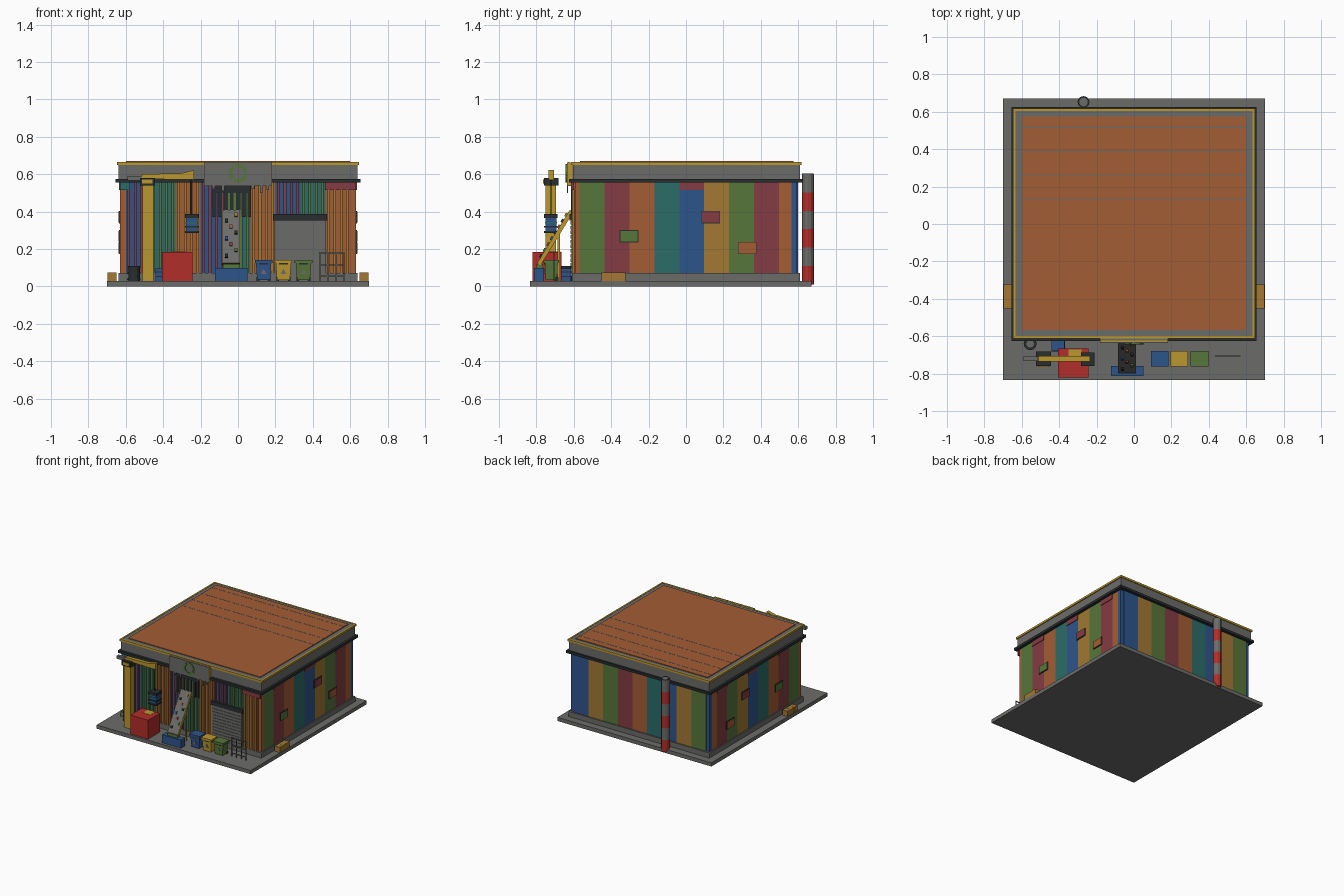
import bpy, bmesh, math
from mathutils import Matrix, Vector

cube = bpy.data.objects.get("Cube")
if cube:
    bpy.data.objects.remove(cube, do_unlink=True)

COLOURS = {
    "grey": (0.148, 0.148, 0.143), "dark": (0.021, 0.027, 0.028),
    "ochre": (0.36, 0.19, 0.033), "orange": (0.37, 0.11, 0.035),
    "yellow": (0.5, 0.31, 0.028), "red": (0.45, 0.026, 0.022),
    "green": (0.095, 0.18, 0.042), "blue": (0.027, 0.09, 0.26),
    "teal": (0.024, 0.15, 0.138), "maroon": (0.23, 0.045, 0.054),
}
NAMES = list(COLOURS)
MATS = []
for n, c in COLOURS.items():
    m = bpy.data.materials.new(n + " paint")
    m.use_nodes = True
    m.diffuse_color = (*c, 1)
    m.node_tree.nodes["Principled BSDF"].inputs["Base Color"].default_value = (*c, 1)
    MATS.append(m)


class Part:
    """Collects primitives of several colours into one object."""

    def __init__(self, name):
        self.name, self.bm = name, bmesh.new()

    def paint(self, verts, colour):
        for f in {f for v in verts for f in v.link_faces}:
            f.material_index = NAMES.index(colour)

    def box(self, x, y, z, colour, taper=1.0):
        lo, hi = Vector((x[0], y[0], z[0])), Vector((x[1], y[1], z[1]))
        vs = bmesh.ops.create_cube(self.bm, size=1)["verts"]
        for v in vs:
            if v.co.z < 0:
                v.co.x *= taper
                v.co.y *= taper
            v.co = (lo + hi) / 2 + v.co * (hi - lo)
        self.paint(vs, colour)
        return self

    def beam(self, a, b, w, h, colour):
        """Bar from a to b, w wide sideways and h deep."""
        a, b = Vector(a), Vector(b)
        rot = (b - a).to_track_quat("Z", "X").to_matrix().to_4x4()
        mat = Matrix.Translation((a + b) / 2) @ rot @ Matrix.Diagonal((h, w, (b - a).length, 1))
        self.paint(bmesh.ops.create_cube(self.bm, size=1, matrix=mat)["verts"], colour)
        return self

    def tube(self, x, y, z, r, colour, n=12):
        vs = bmesh.ops.create_cone(self.bm, cap_ends=True, segments=n, radius1=r, radius2=r,
                                   depth=z[1] - z[0],
                                   matrix=Matrix.Translation((x, y, sum(z) / 2)))["verts"]
        self.paint(vs, colour)
        return self

    def prism(self, points, y, colour):
        """Solid with an x-z outline between two depths."""
        near, far = ([self.bm.verts.new((px, d, pz)) for px, pz in points] for d in y)
        self.bm.faces.new(near)
        self.bm.faces.new(far[::-1])
        for i in range(len(points)):
            self.bm.faces.new((near[i - 1], near[i], far[i], far[i - 1]))
        self.paint(near + far, colour)
        return self

    def done(self):
        bmesh.ops.recalc_face_normals(self.bm, faces=self.bm.faces)
        me = bpy.data.meshes.new(self.name)
        self.bm.to_mesh(me)
        self.bm.free()
        for m in MATS:
            me.materials.append(m)
        ob = bpy.data.objects.new(self.name, me)
        bpy.context.collection.objects.link(ob)


# Ground slab, plinth and wall core
Part("ground_slab").box((-.7, .7), (-.835, .67), (0, .03), "grey").done()
Part("plinth").box((-.64, .64), (-.61, .61), (.03, .072), "grey").done()
Part("wall_core").box((-.61, .61), (-.58, .58), (.07, .57), "grey").done()

W = 0.1335
WALL = (.07, .56)

# Side walls in coloured panels, with framed patches and upper tabs
ORDER = ["green", "maroon", "orange", "teal", "blue", "ochre"]
for side, s in (("left", 1), ("right", -1)):
    p = Part(side + "_wall_panels")
    xs = sorted((s * .6, s * .63))
    for i in range(9):
        y = -.57 + W * i
        p.box(xs, (y, min(y + W, .565)), WALL, ORDER[i % 6])
        if i in (1, 4, 7):
            p.box(sorted((s * .62, s * .635)), (y, y + W), (.515, .56), "maroon")
    p.done()
    p = Part(side + "_wall_patches")
    for y, z, c in ((-.305, .268, "green"), (.132, .37, "maroon"), (.328, .205, "orange")):
        p.box(sorted((s * .62, s * .635)), (y - .05, y + .05), (z - .033, z + .033), "dark")
        p.box(sorted((s * .62, s * .638)), (y - .046, y + .046), (z - .029, z + .029), c)
    p.done()
    # Crates on the ground beside the wall
    p = Part(side + "_crates")
    for k in range(3):
        y = -.452 + .043 * k
        p.box(sorted((s * .65, s * .697)), (y, y + .042), (.03, .073), "ochre")
    p.done()

# Back wall in coloured panels between blue corner posts
p = Part("back_wall_panels").box((-.63, .63), (.565, .592), WALL, "blue")
BACK = ["blue", "ochre", "green", "maroon", "orange", "teal"]
for i in range(9):
    x = .6 - W * i
    p.box((x - W, x), (.58, .6), WALL, BACK[i % 6])
p.done()

# Front wall of ribbed sheets
p = Part("front_wall_sheets").box((-.63, .63), (-.592, -.57), WALL, "orange")
FRONT = [("blue", "maroon"), ("teal", "green"), ("orange", "ochre")]
for i in range(9):
    x = -.6 + W * i
    base, rib = FRONT[i % 3]
    p.box((x, x + W), (-.6, -.58), WALL, base)
    for k in range(4):
        rx = x + W * (k + .5) / 4
        p.box((rx - .007, rx + .007), (-.61, -.59), WALL, rib)
p.box((.465, .63), (-.615, -.6), (.515, .56), "maroon")
p.box((-.63, -.58), (-.615, -.6), (.515, .56), "teal")
p.done()

# Belt, fascia, rim and roof with thin seams
Part("belt_course").box((-.655, .655), (-.625, .625), (.555, .575), "dark").done()
Part("fascia").box((-.638, .638), (-.605, .61), (.575, .65), "grey").done()
p = Part("roof_rim").box((-.635, .635), (-.603, .607), (.645, .664), "grey")
for s in (-1, 1):
    p.box(sorted((s * .633, s * .646)), (-.612, .617), (.65, .666), "yellow")
    y = sorted((.002 + s * .602, .002 + s * .615))
    p.box((-.646, .646), y, (.65, .666), "yellow")
p.done()
p = Part("roof_panel").box((-.6, .6), (-.567, .575), (.65, .67), "orange")
for k in range(1, 5):
    p.box((-.6, .6), (.13 * k - .003, .13 * k + .003), (.668, .671), "grey")
p.done()

# Front sign board with yellow edging and drips along its lower edge
p = Part("sign_board").box((-.178, .178), (-.637, -.605), (.538, .662), "grey")
for s in (-1, 1):
    p.box(sorted((s * .177, s * .181)), (-.636, -.606), (.54, .662), "yellow")
p.box((-.18, .18), (-.63, -.622), (.66, .664), "yellow")
for x, d in ((-.13, .02), (-.08, .03), (.08, .02), (.125, .04), (.16, .025)):
    p.box((x - .007, x + .007), (-.636, -.63), (.54 - d, .545), "grey")
p.done()

# Plain ring of three arcs on the sign
p = Part("sign_ring")
for k in range(3):
    angles = [math.tau * (k + j / 6 * .9) / 3 for j in range(7)]
    rim = [(.05, a) for a in angles] + [(.032, a) for a in reversed(angles)]
    p.prism([(r * math.cos(a), .605 + r * math.sin(a)) for r, a in rim], (-.643, -.635), "green")
p.done()

# Intake strip curtain
p = Part("intake_curtain").box((-.135, .07), (-.616, -.6), (.5, .54), "dark")
for k in range(7):
    x = -.135 + .031 * k
    p.box((x, x + .019), (-.616, -.6), (.37, .5), "dark")
p.done()

# Inclined conveyor with rails, scraps and feed box
lo, hi = Vector((-.037, -.79, .12)), Vector((-.037, -.615, .405))
nrm = Vector((0, -.85, .52))
p = Part("conveyor").beam(lo, hi, .09, .015, "grey")
for s in (-1, 1):
    off = Vector((s * .045, 0, 0)) - nrm * .004
    p.beam(lo + off, hi + off, .006, .022, "yellow")
for k, c in enumerate(("dark", "green", "maroon", "blue", "dark", "orange", "dark", "ochre")):
    c0 = lo.lerp(hi, .1 + .11 * k) + nrm * .011 + Vector((.025 * (-1, 1, 0)[k % 3], 0, 0))
    p.beam(c0, c0 + Vector((0, .01, .018)), .016, .01, c)
for s in (-1, 1):
    p.beam((-.037 + s * .04, -.68, .03), (-.037 + s * .04, -.68, .28), .012, .012, "yellow")
p.done()
Part("feed_box").box((-.122, .05), (-.812, -.76), (.03, .097), "blue").box(
    (-.08, .01), (-.8, -.765), (.095, .12), "green").done()

# Roller door with header
p = Part("roller_door").box((.195, .47), (-.613, -.59), (.05, .36), "grey")
for k in range(12):
    z = .055 + .025 * k
    p.box((.2, .465), (-.617, -.61), (z, z + .019), "grey")
p.box((.187, .477), (-.624, -.6), (.353, .387), "dark").done()

# Crane with a hanging bale
p = Part("crane").box((-.51, -.452), (-.75, -.695), (.03, .56), "yellow")
p.box((-.525, -.443), (-.76, -.682), (.54, .58), "dark")
p.box((-.512, -.456), (-.764, -.755), (.549, .571), "yellow")
p.box((-.59, -.51), (-.732, -.708), (.565, .59), "grey")
p.prism([(-.52, .575), (-.235, .57), (-.235, .622), (-.3, .605), (-.51, .6)], (-.735, -.707), "yellow")
p.box((-.253, -.247), (-.725, -.719), (.38, .575), "dark").done()
p = Part("hanging_bale").box((-.277, -.217), (-.752, -.692), (.285, .385), "blue")
for z, h in ((.285, .01), (.315, .008), (.365, .022)):
    p.box((-.283, -.211), (-.758, -.686), (z, z + h), "dark")
p.box((-.28, -.214), (-.755, -.689), (.335, .345), "teal").done()

# Red skip with a yellow scrap, drum and small blue crates
p = Part("red_skip").box((-.405, -.243), (-.82, -.665), (.03, .185), "red")
p.box((-.35, -.28), (-.735, -.672), (.18, .187), "yellow").done()
p = Part("drum").tube(-.555, -.64, (.03, .108), .031, "dark")
for z in (.035, .065, .098):
    p.tube(-.555, -.64, (z, z + .008), .035, "dark")
p.tube(-.555, -.64, (.1, .11), .02, "grey").done()
p = Part("blue_crates").box((-.44, -.372), (-.68, -.615), (.03, .095), "blue")
for z in (.05, .075):
    p.box((-.442, -.37), (-.682, -.613), (z, z + .005), "dark")
p.done()

# Wheeled bins
for colour, x in (("blue", .137), ("yellow", .243), ("green", .35)):
    p = Part(colour + "_bin")
    p.box((x - .041, x + .041), (-.755, -.685), (.035, .125), colour, .85)
    p.box((x - .047, x + .047), (-.762, -.68), (.125, .142), colour)
    p.box((x - .025, x + .025), (-.76, -.75), (.117, .124), "dark")
    p.prism([(x - .016, .065), (x + .016, .065), (x, .095)], (-.756, -.748), "grey")
    for s in (-1, 1):
        p.box((x + s * .03 - .007, x + s * .03 + .007), (-.7, -.682), (.03, .05), "dark")
    p.done()

# Wire rack
p = Part("wire_rack")
for x in (.437, .48, .525, .567):
    p.box((x - .003, x + .003), (-.708, -.702), (.03, .185), "grey")
for z in (.055, .115, .18):
    p.box((.435, .57), (-.708, -.702), (z - .003, z + .003), "grey")
p.done()

# Banded chimney at the back with a dark rim
p = Part("chimney")
for k in range(6):
    z = .01 + .0985 * k
    p.tube(-.27, .652, (z, z + .0985), .032, "grey" if k % 2 else "red")
p.tube(-.27, .652, (.595, .603), .031, "dark")
p.tube(-.27, .652, (.597, .604), .023, "grey").done()
